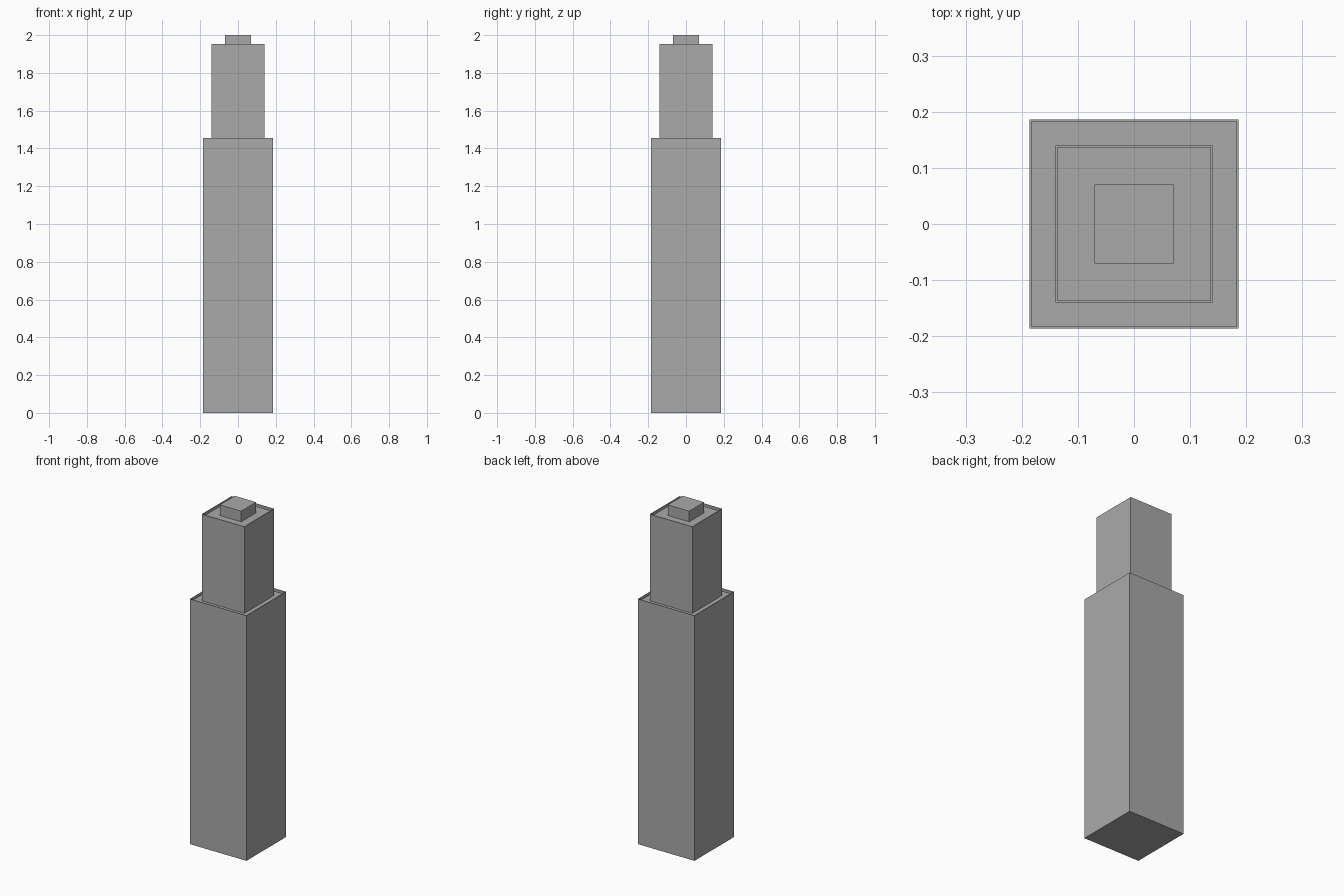
import bpy
import bmesh

default_cube = bpy.data.objects.get("Cube")
if default_cube:
    bpy.data.objects.remove(default_cube, do_unlink=True)

# Plain concrete grey for the whole tower
GREY = (0.4, 0.4, 0.4, 1)
concrete = bpy.data.materials.new("concrete_grey")
concrete.use_nodes = True
concrete.diffuse_color = GREY
concrete.node_tree.nodes["Principled BSDF"].inputs["Base Color"].default_value = GREY

RIM = 0.005      # parapet thickness
RECESS = 0.016   # roof depth below the parapet


def block(name, half, bottom, top, parapet=False):
    """Square block, optionally with a sunken roof behind a thin parapet."""
    bm = bmesh.new()
    bmesh.ops.create_cube(bm, size=1)
    for v in bm.verts:
        v.co.x *= 2 * half
        v.co.y *= 2 * half
        v.co.z = top if v.co.z > 0 else bottom
    if parapet:
        bm.normal_update()
        roof = max(bm.faces, key=lambda f: f.normal.z)
        bmesh.ops.inset_region(bm, faces=[roof], thickness=RIM)
        # Sink a copy of the roof so the parapet gets vertical inner walls
        sunk = bmesh.ops.extrude_discrete_faces(bm, faces=[roof])["faces"][0]
        for v in sunk.verts:
            v.co.z -= RECESS
        bmesh.ops.recalc_face_normals(bm, faces=bm.faces)
    mesh = bpy.data.meshes.new(name)
    bm.to_mesh(mesh)
    bm.free()
    mesh.materials.append(concrete)
    obj = bpy.data.objects.new(name, mesh)
    bpy.context.collection.objects.link(obj)
    return obj


# Three stacked tiers, each standing on the sunken roof below
LOWER_TOP, UPPER_TOP = 1.455, 1.953
block("lower_tower", 0.186, 0, LOWER_TOP, parapet=True)
block("upper_tower", 0.14, LOWER_TOP - RECESS, UPPER_TOP, parapet=True)
block("roof_plant_room", 0.07, UPPER_TOP - RECESS, 2)
